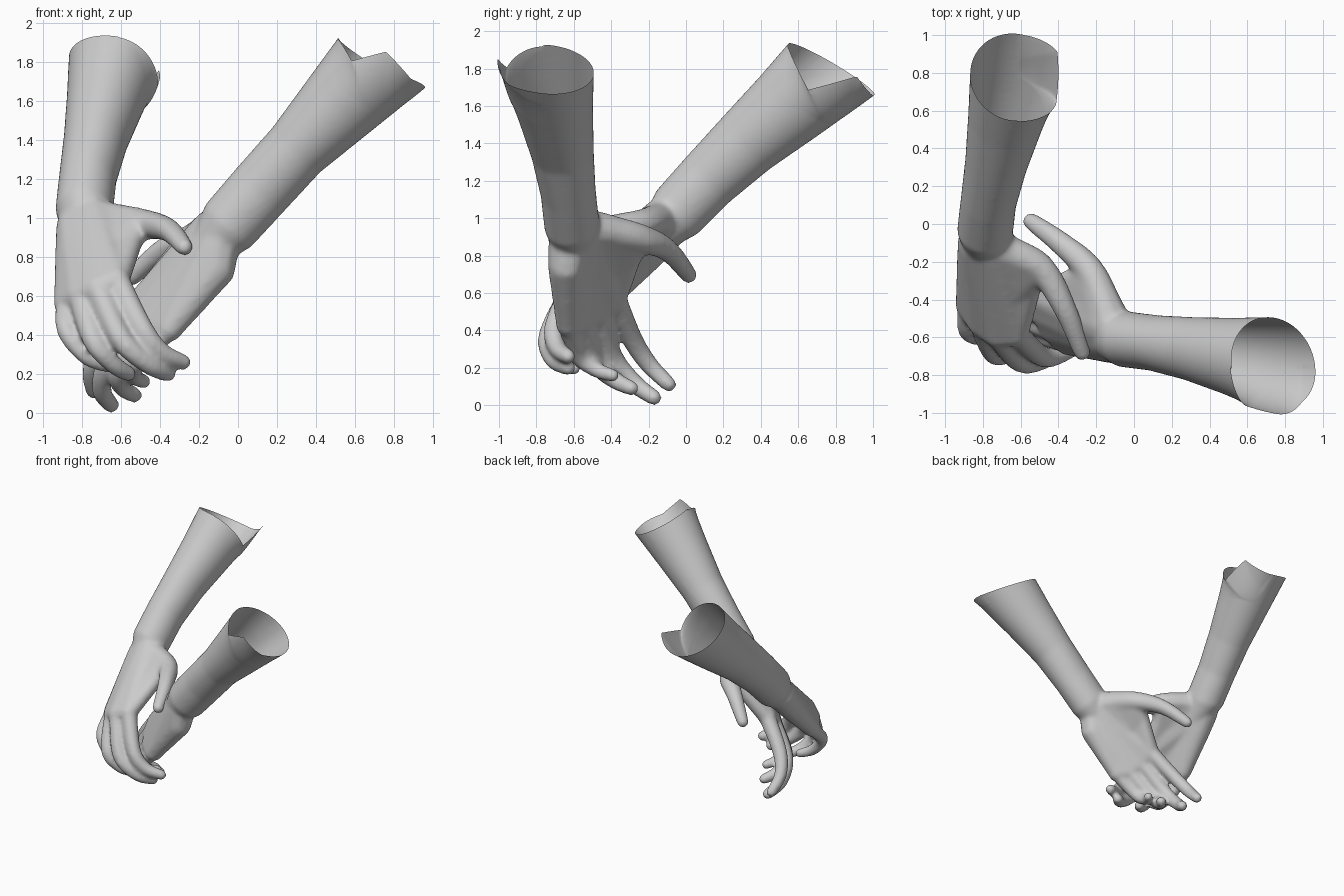
import bpy, bmesh, math
from mathutils import Vector as V
from mathutils.geometry import interpolate_bezier

if "Cube" in bpy.data.objects:
    bpy.data.objects.remove(bpy.data.objects["Cube"])


def hull(bm, pts):
    """Add the convex hull of a point cloud as a closed lump."""
    tmp = bmesh.new()
    for p in pts:
        tmp.verts.new(p)
    bmesh.ops.convex_hull(tmp, input=tmp.verts[:])
    loose = [v for v in tmp.verts if not v.link_faces]
    bmesh.ops.delete(tmp, geom=loose, context='VERTS')
    bmesh.ops.recalc_face_normals(tmp, faces=tmp.faces[:])
    new = {v: bm.verts.new(v.co) for v in tmp.verts}
    for f in tmp.faces:
        bm.faces.new([new[v] for v in f.verts])
    tmp.free()


unit = bmesh.new()
bmesh.ops.create_icosphere(unit, subdivisions=2, radius=1)
BALL = [v.co.copy() for v in unit.verts]
unit.free()


def balls(bm, *items):
    hull(bm, [V(c) + d * r for c, r in items for d in BALL])


def smooth_path(pts, n=6):
    """Curve through the joints, pts = (centre, radius)."""
    c = [V(p) for p, r in pts]
    out = []
    for i in range(len(c) - 1):
        t0 = (c[i + 1] - c[max(i - 1, 0)]) / 6
        t1 = (c[min(i + 2, len(c) - 1)] - c[i]) / 6
        seg = interpolate_bezier(c[i], c[i] + t0, c[i + 1] - t1, c[i + 1], n)
        for k in range(n if i == len(c) - 2 else n - 1):
            f = k / (n - 1)
            out.append((seg[k], pts[i][1] * (1 - f) + pts[i + 1][1] * f))
    return out


def digit(bm, joints, radii):
    path = smooth_path(list(zip(joints, radii)))
    for a, b in zip(path, path[1:]):
        balls(bm, a, b)


def forearm(bm, stations, side):
    """Oval sections: (centre, half width along side, other half width)."""
    rings = []
    axis = (V(stations[-1][0]) - V(stations[0][0])).normalized()
    e1 = (V(side) - axis * axis.dot(V(side))).normalized()
    e2 = axis.cross(e1)
    for c, a, b in stations:
        rings.append([V(c) + e1 * a * math.cos(t) + e2 * b * math.sin(t)
                      for t in (math.tau * k / 40 for k in range(40))])
    for r0, r1 in zip(rings, rings[1:]):
        hull(bm, r0 + r1)
    return axis


def zigzag(u, table):
    for (a, p), (b, q) in zip(table, table[1:]):
        if a <= u <= b:
            return p + (q - p) * (u - a) / (b - a)
    return 0


def arm(name, stations, side, fingers, thumb, wrist, heel, web, rim, normal, notch, along, near):
    bm = bmesh.new()
    axis = forearm(bm, stations, side)
    # fingers
    for i, f in enumerate(fingers):
        k = (1, 1.03, .98, .87)[i]
        digit(bm, f, [.066 * k, .058 * k, .051 * k, .042 * k])
    # palm, one wedge between each pair of knuckles
    for a, b in zip(fingers, fingers[1:]):
        balls(bm, (wrist[0], .118), (wrist[1], .118), (a[0], .07), (b[0], .068))
    # heel of the hand on the little finger side
    balls(bm, (wrist[1], .118), (heel, .1), (fingers[3][0], .066), (fingers[2][0], .066))
    # thumb with its fleshy base and web
    digit(bm, thumb, [.095, .08, .062, .046])
    mid = V(wrist[0]).lerp(V(fingers[0][0]), .6)
    balls(bm, (thumb[0], .095), (wrist[0], .115), (mid, .085))
    balls(bm, (thumb[0], .095), (V(thumb[0]).lerp(V(thumb[1]), .9), .075), (web, .06), (mid, .075))
    balls(bm, (web, .06), (mid, .075), (fingers[0][0], .066))
    me = bpy.data.meshes.new(name)
    bm.to_mesh(me)
    bm.free()
    ob = bpy.data.objects.new(name, me)
    bpy.context.collection.objects.link(ob)
    bpy.context.view_layer.objects.active = ob
    # fuse into one skin
    m = ob.modifiers.new("fuse", 'REMESH')
    m.mode = 'VOXEL'
    m.voxel_size = .013
    s = ob.modifiers.new("soften", 'SMOOTH')
    s.factor = .5
    s.iterations = 14
    for mod in ("fuse", "soften"):
        bpy.ops.object.modifier_apply(modifier=mod)
    # open, torn upper rim
    bm = bmesh.new()
    bm.from_mesh(ob.data)
    n = V(normal).normalized()
    bmesh.ops.bisect_plane(bm, geom=bm.verts[:] + bm.edges[:] + bm.faces[:],
                           plane_co=V(rim), plane_no=n, clear_outer=True)
    for v in bm.verts:
        d = v.co - V(rim)
        h = -d.dot(n)
        if h < .25 and d[near[0]] * near[1] > .02:
            u = (d[along] + .23) / .46
            v.co += axis * zigzag(u, notch) * (1 - h / .25)
    for f in bm.faces:
        f.smooth = True
    bm.to_mesh(ob.data)
    bm.free()


# outer arm, hand lying over the other
arm("outer_arm_and_hand",
    [((-.78, -.19, .88), .09, .09), ((-.79, -.05, 1.03), .148, .16),
     ((-.77, .12, 1.21), .148, .168), ((-.73, .32, 1.40), .165, .188),
     ((-.68, .55, 1.60), .2, .222), ((-.63, .77, 1.80), .24, .258),
     ((-.58, .99, 2.00), .28, .29)],
    (1, 0, 0),
    [[(-.62, -.58, .68), (-.49, -.70, .43), (-.39, -.69, .31), (-.28, -.63, .26)],
     [(-.72, -.59, .64), (-.60, -.73, .38), (-.46, -.71, .25), (-.36, -.63, .20)],
     [(-.81, -.53, .60), (-.74, -.69, .37), (-.64, -.67, .25), (-.56, -.60, .20)],
     [(-.88, -.43, .56), (-.88, -.57, .42), (-.78, -.60, .29), (-.67, -.57, .24)]],
    [(-.67, -.15, .99), (-.49, -.24, .97), (-.36, -.46, .94), (-.275, -.68, .85)],
    [(-.75, -.12, 1.0), (-.82, -.10, .95)],
    (-.84, -.20, .82), (-.55, -.34, .87),
    (-.63, .77, 1.80), (.14, .51, .86),
    [(0, 0), (.45, -.13), (.7, .07), (1, 0)], 1, (0, 1))

# inner arm, hand lying underneath
arm("inner_arm_and_hand",
    [((-.19, -.59, .80), .09, .09), ((-.05, -.61, .96), .148, .16),
     ((.11, -.63, 1.14), .148, .165), ((.30, -.66, 1.35), .168, .168),
     ((.52, -.70, 1.58), .205, .21), ((.73, -.74, 1.80), .25, .25),
     ((.94, -.78, 2.00), .29, .28)],
    (0, 1, 0),
    [[(-.50, -.38, .57), (-.68, -.29, .36), (-.75, -.20, .22), (-.74, -.09, .11)],
     [(-.48, -.47, .51), (-.66, -.40, .27), (-.70, -.28, .12), (-.65, -.17, .04)],
     [(-.43, -.56, .45), (-.60, -.49, .24), (-.60, -.39, .14), (-.53, -.29, .09)],
     [(-.35, -.63, .43), (-.51, -.58, .27), (-.53, -.48, .19), (-.48, -.39, .16)]],
    [(-.16, -.42, .93), (-.24, -.24, .89), (-.39, -.10, .83), (-.545, .015, .695)],
    [(-.12, -.54, .94), (-.10, -.62, .88)],
    (-.11, -.64, .74), (-.34, -.30, .78),
    (.73, -.74, 1.80), (.51, .12, .86),
    [(0, 0), (.33, -.1), (.52, .03), (.87, -.02), (1, 0)], 0, (1, -1))
